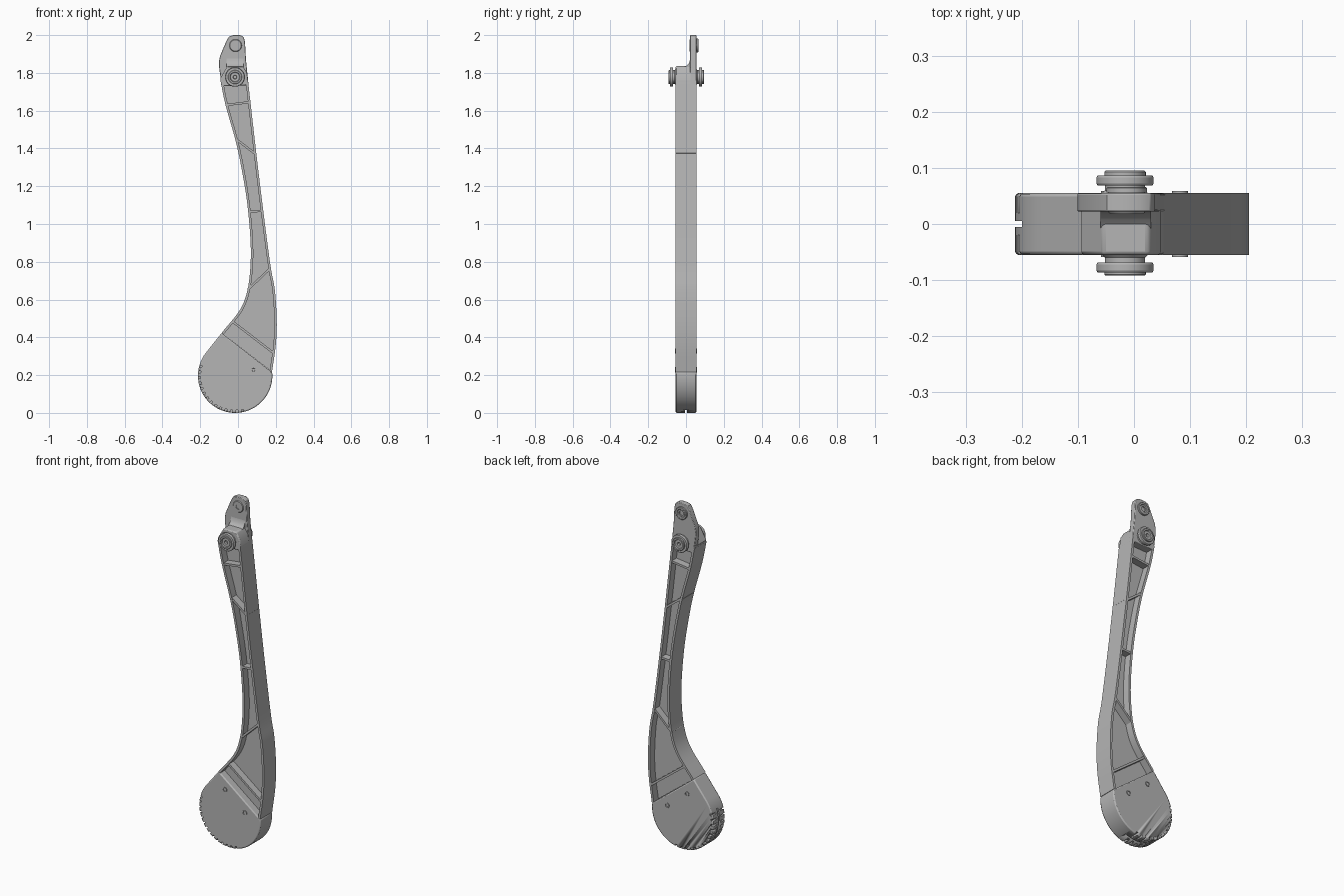
import bpy, bmesh, math
from mathutils import Vector, Matrix

cube = bpy.data.objects.get("Cube")
if cube:
    bpy.data.objects.remove(cube)

grey = bpy.data.materials.new("satin_grey")
grey.use_nodes = True
grey.diffuse_color = (0.46, 0.46, 0.46, 1)
grey.node_tree.nodes["Principled BSDF"].inputs["Base Color"].default_value = grey.diffuse_color

HALF = 0.055          # half thickness of the arm
WALL = 0.013          # rim thickness
PAD_X, PAD_Z, PAD_R = -0.015, 0.197, 0.197


def finish(bm, name, bevel=0.0):
    bmesh.ops.recalc_face_normals(bm, faces=bm.faces)
    mesh = bpy.data.meshes.new(name)
    bm.to_mesh(mesh)
    bm.free()
    mesh.materials.append(grey)
    ob = bpy.data.objects.new(name, mesh)
    bpy.context.collection.objects.link(ob)
    if bevel:
        mod = ob.modifiers.new("edge_round", 'BEVEL')
        mod.width, mod.segments = bevel, 2
        mod.limit_method, mod.angle_limit = 'ANGLE', math.radians(40)
    bpy.ops.object.select_all(action='DESELECT')
    ob.select_set(True)
    bpy.context.view_layer.objects.active = ob
    bpy.ops.object.shade_smooth_by_angle(angle=math.radians(30))
    return ob


def prism(name, pts, y0=-HALF, y1=HALF, bevel=0.0):
    """Extrude an x-z outline along y."""
    bm = bmesh.new()
    face = bm.faces.new([bm.verts.new((x, y0, z)) for x, z in pts])
    ext = bmesh.ops.extrude_face_region(bm, geom=[face])
    verts = [g for g in ext["geom"] if isinstance(g, bmesh.types.BMVert)]
    bmesh.ops.translate(bm, verts=verts, vec=(0, y1 - y0, 0))
    return finish(bm, name, bevel)


def strip(name, outer, inner):
    """Extrude a ribbon between two matching x-z paths."""
    bm = bmesh.new()
    rows = [[bm.verts.new((p[0], y, p[1])) for p in path]
            for path, y in ((outer, -HALF), (inner, -HALF), (inner, HALF), (outer, HALF))]
    for a, b in zip(rows, rows[1:] + rows[:1]):
        for i in range(len(outer) - 1):
            bm.faces.new((a[i], a[i + 1], b[i + 1], b[i]))
    for i in (0, -1):
        bm.faces.new([r[i] for r in rows])
    return finish(bm, name)


def lathe(name, x, z, profile, segs=40):
    """Spin (radius, y) pairs about a y-axis at x, z."""
    bm = bmesh.new()
    verts = [bm.verts.new((x + r, y, z)) for r, y in profile]
    edges = [bm.edges.new(p) for p in zip(verts, verts[1:])]
    bmesh.ops.spin(bm, geom=verts + edges, cent=(x, 0, z), axis=(0, 1, 0),
                   angle=math.tau, steps=segs)
    bmesh.ops.remove_doubles(bm, verts=bm.verts, dist=1e-5)
    return finish(bm, name)


def smooth_path(pts, steps=6):
    """Catmull-Rom curve through the points."""
    p = [Vector(q) for q in pts]
    p = [2 * p[0] - p[1]] + p + [2 * p[-1] - p[-2]]
    out = []
    for a, b, c, d in zip(p, p[1:], p[2:], p[3:]):
        for k in range(steps):
            t = k / steps
            out.append(0.5 * (2 * b + (c - a) * t + (2 * a - 5 * b + 4 * c - d) * t * t
                              + (3 * b - a - 3 * c + d) * t ** 3))
    return out + [p[-2]]


def offset(path, dist):
    out = []
    for i, p in enumerate(path):
        d = (path[min(i + 1, len(path) - 1)] - path[max(i - 1, 0)]).normalized()
        out.append(p + Vector((-d.y, d.x)) * dist)
    return out


def x_at(path, z):
    for a, b in zip(path, path[1:]):
        if b.y <= z <= a.y:
            return a.x + (b.x - a.x) * (a.y - z) / (a.y - b.y)
    return path[-1].x


# Arm edges, top to bottom
left = smooth_path([(-0.093, 1.76), (-0.066, 1.63), (-0.01, 1.43), (0.025, 1.26), (0.05, 1.1),
                    (0.066, 0.915), (0.066, 0.78), (0.05, 0.65), (0.01, 0.545),
                    (-0.087, 0.423)])
right = smooth_path([(0.053, 1.76), (0.098, 1.365), (0.135, 1.06), (0.172, 0.78), (0.195, 0.65),
                     (0.205, 0.49), (0.2, 0.36), (0.18, 0.217)])
strip("left_rim", right, offset(right, -WALL))
strip("right_rim", left, offset(left, WALL))
prism("centre_web", left + right[::-1], -0.012, 0.012)

# Stiffening ribs from edge to edge
ribs = [(1.63, 1.645), (1.45, 1.37), (1.065, 1.07), (0.655, 0.765), (0.485, 0.315)]
for i, (zl, zr) in enumerate(ribs):
    a = Vector((x_at(left, zl) + 0.004, zl))
    b = Vector((x_at(right, zr) - 0.004, zr))
    d = (b - a).normalized() * 0.006
    n = Vector((-d.y, d.x))
    prism(f"rib_{i + 1}", [a - n, b - n, b + n, a + n], -HALF + 0.002, HALF - 0.002)

# Pivot block, its fillet and the upper tab
prism("pivot_block", [(-0.088, 1.73), (0.056, 1.735), (0.048, 1.8), (0.026, 1.836),
                      (-0.056, 1.836), (-0.094, 1.77)], bevel=0.006)
bm = bmesh.new()
cove = [(0.025, 1.83), (-0.008, 1.83), (0.008, 1.842), (0.018, 1.855), (0.022, 1.875), (0.025, 1.875)]
ends = [[bm.verts.new((x, y, z)) for y, z in cove] for x in (-0.06, 0.03)]
for loop in ends:
    bm.faces.new(loop)
for i in range(len(cove)):
    j = (i + 1) % len(cove)
    bm.faces.new((ends[0][i], ends[0][j], ends[1][j], ends[1][i]))
finish(bm, "tab_fillet")
prism("upper_tab", [(-0.086, 1.73), (-0.1, 1.83), (-0.101, 1.86), (-0.095, 1.89), (-0.06, 1.972),
                    (-0.048, 1.992), (-0.025, 2.0), (0.012, 2.0), (0.03, 1.99), (0.037, 1.965),
                    (0.042, 1.87), (0.056, 1.735)], 0.022, HALF, 0.003)

# Pivot bushes with flanges, front and back
for name, s, tip in (("front_pivot_bush", -1, 0.092), ("back_pivot_bush", 1, 0.095)):
    prof = [(0, 0.05), (0.045, 0.05), (0.036, 0.06), (0.036, 0.069), (0.049, 0.069), (0.051, 0.072),
            (0.051, 0.083), (0.049, 0.086), (0.037, 0.086), (0.037, tip - 0.002), (0.035, tip),
            (0.027, tip), (0.024, tip - 0.006), (0.01, tip - 0.006), (0.009, tip - 0.02),
            (0, tip - 0.02)]
    lathe(name, -0.016, 1.778, [(r, s * y) for r, y in prof])

# Ring bush in the tab
lathe("tab_bush", -0.013, 1.945, [(0.014, 0.018), (0.03, 0.018), (0.033, 0.022), (0.033, 0.056),
                                  (0.036, 0.056), (0.036, 0.064), (0.034, 0.066), (0.026, 0.066),
                                  (0.022, 0.062), (0.014, 0.062), (0.014, 0.018)])

# Round pad at the foot
arc = [math.radians(140 + 225 * k / 60) for k in range(61)]
pad_pts = [(-0.087, 0.423)] + [(PAD_X + PAD_R * math.cos(a), PAD_Z + PAD_R * math.sin(a)) for a in arc]
pad = prism("foot_pad", pad_pts, bevel=0.006)

# Tread grooves: side slots and one central channel
bm = bmesh.new()
for deg in range(165, 290, 9):
    a = math.radians(deg)
    for s in (-1, 1):
        place = (Matrix.Translation((PAD_X + PAD_R * math.cos(a), s * 0.042, PAD_Z + PAD_R * math.sin(a)))
                 @ Matrix.Rotation(-a, 4, 'Y') @ Matrix.Diagonal((0.028, 0.044, 0.01, 1)))
        bmesh.ops.create_cube(bm, size=1, matrix=place)
rows = []
for deg in range(160, 294, 4):
    a = math.radians(deg)
    rows.append([bm.verts.new((PAD_X + r * math.cos(a), y, PAD_Z + r * math.sin(a)))
                 for r, y in ((PAD_R - 0.014, -0.005), (PAD_R + 0.02, -0.005),
                              (PAD_R + 0.02, 0.005), (PAD_R - 0.014, 0.005))])
for a, b in zip(rows, rows[1:]):
    for i in range(4):
        j = (i + 1) % 4
        bm.faces.new((a[i], a[j], b[j], b[i]))
bm.faces.new(rows[0])
bm.faces.new(rows[-1])
cutter = finish(bm, "tread_cutter")
cutter.hide_render = True
cutter.hide_set(True)
cutter.display_type = 'WIRE'
cut = pad.modifiers.new("tread", 'BOOLEAN')
cut.operation, cut.solver, cut.object = 'DIFFERENCE', 'EXACT', cutter

# Pad pins, hollow at both ends
for i, (x, z) in enumerate(((-0.045, 0.328), (0.082, 0.228))):
    lathe(f"pad_pin_{i + 1}", x, z, [(0, -0.054), (0.008, -0.054), (0.009, -0.059), (0.014, -0.059),
                                     (0.014, 0.059), (0.009, 0.059), (0.008, 0.054), (0, 0.054)], 20)
